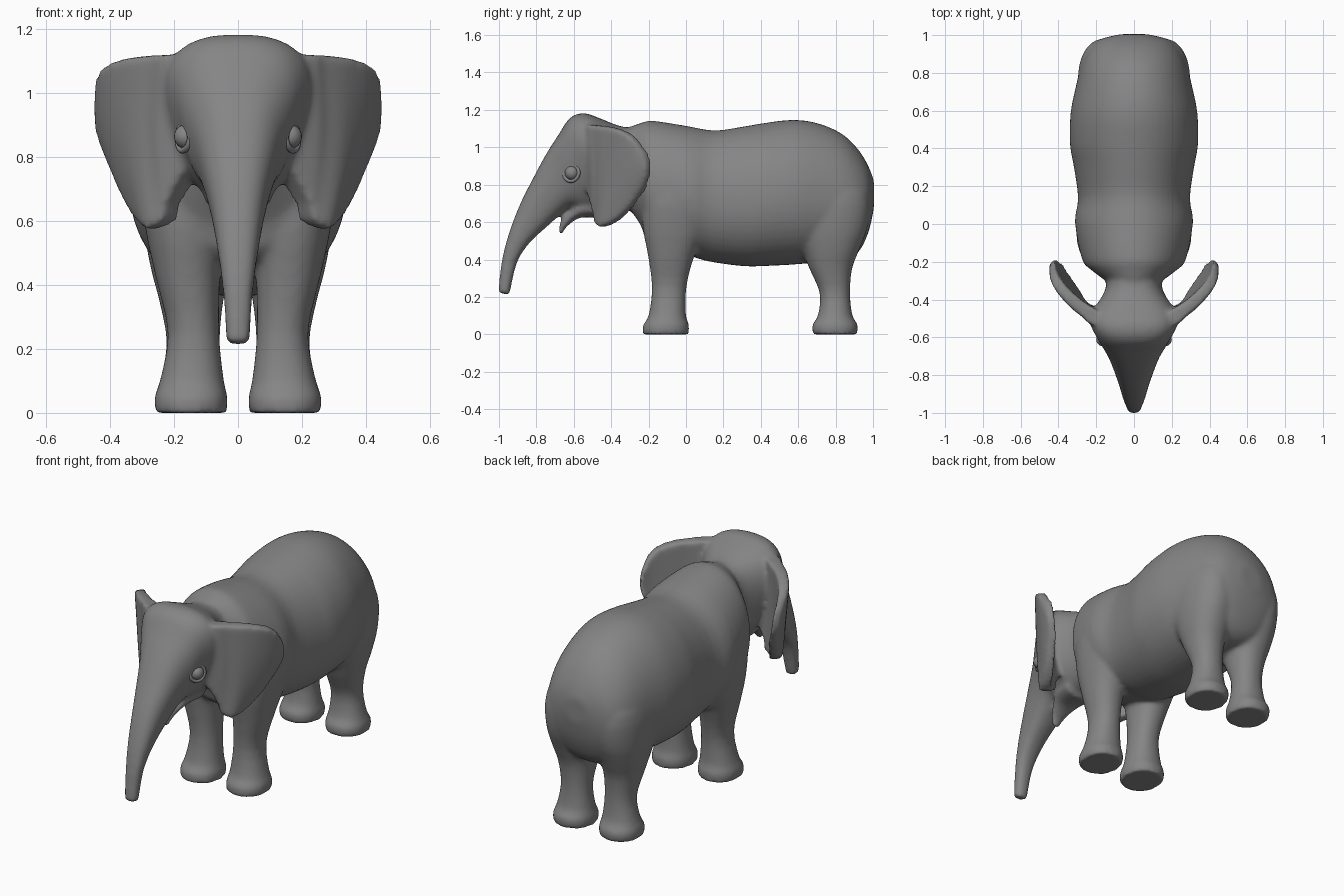
import bpy, bmesh, math
from mathutils import Vector

if "Cube" in bpy.data.objects:
    bpy.data.objects.remove(bpy.data.objects["Cube"])


def power(v, e):
    return math.copysign(abs(v) ** (2 / e), v)


def catmull(stations, steps=3):
    """Smoothly interpolate a list of equal-length number tuples."""
    out = []
    n = len(stations)
    for i in range(n - 1):
        p0, p1, p2, p3 = (stations[max(0, min(n - 1, i + k))] for k in (-1, 0, 1, 2))
        for s in range(steps):
            t = s / steps
            out.append([0.5 * (2 * b + (c - a) * t + (2 * a - 5 * b + 4 * c - d) * t * t
                               + (3 * b - a - 3 * c + d) * t ** 3)
                        for a, b, c, d in zip(p0, p1, p2, p3)])
    return out + [list(stations[-1])]


def loft(bm, stations, exponent=2.1, side=1, sides=48):
    """Station: (y, z) of one edge, (y, z) of the opposite edge, half width, x centre, top flare."""
    rings = []
    for ya, za, yb, zb, w, cx, flare in catmull(stations):
        ring = []
        for k in range(sides):
            t = 2 * math.pi * k / sides
            c, s = power(math.cos(t), exponent), power(math.sin(t), exponent)
            ring.append(bm.verts.new((side * cx + w * s * (1 + flare * c),
                                      (ya + yb) / 2 + (ya - yb) * c / 2,
                                      (za + zb) / 2 + (za - zb) * c / 2)))
        rings.append(ring)
    for a, b in zip(rings, rings[1:]):
        for k in range(sides):
            j = (k + 1) % sides
            bm.faces.new((a[k], a[j], b[j], b[k]))
    bm.faces.new(rings[0])
    bm.faces.new(rings[-1])


def ear(bm, columns, side, rows=14):
    """Curved flap with thickness; each column is its top point and bottom point."""
    fine = catmull(columns)
    rings = []
    for i, col in enumerate(fine):
        u = i / (len(fine) - 1)
        top, bottom = Vector(col[:3]), Vector(col[3:])
        half = Vector((.7, -.7, 0)) * (.046 - .023 * u)
        front, back = [], []
        for r in range(rows + 1):
            t = r / rows
            bulge = math.sin(math.pi * t)
            p = top.lerp(bottom, t) + Vector((.018, .012 + .02 * (u - .5), 0)) * bulge
            for line, q in ((front, p + half), (back, p - half)):
                line.append(bm.verts.new((q.x * side, q.y, q.z)))
        rings.append(front + back[::-1])
    n = len(rings[0])
    for a, b in zip(rings, rings[1:]):
        for k in range(n):
            j = (k + 1) % n
            bm.faces.new((a[k], a[j], b[j], b[k]))
    for ring in (rings[0], rings[-1]):
        for r in range(rows):
            bm.faces.new((ring[r], ring[r + 1], ring[n - 2 - r], ring[n - 1 - r]))


grey = bpy.data.materials.new("grey_skin")
grey.diffuse_color = (.235, .235, .235, 1)
grey.use_nodes = True
grey.node_tree.nodes["Principled BSDF"].inputs["Base Color"].default_value = grey.diffuse_color

# Skin: torso, head with trunk, lower lip, legs and ears, fused into one surface
bm = bmesh.new()
torso = [(-.30, 1.11, -.30, .67, .15), (-.24, 1.13, -.24, .58, .23), (-.18, 1.142, -.19, .48, .275),
         (0, 1.115, .02, .42, .312), (.15, 1.09, .12, .39, .295), (.30, 1.11, .30, .365, .317),
         (.42, 1.13, .42, .365, .338), (.57, 1.147, .60, .375, .335), (.70, 1.13, .75, .39, .307),
         (.83, 1.075, .86, .40, .278), (.92, .99, .93, .45, .24), (.975, .90, .98, .56, .18),
         (1.005, .82, 1.005, .68, .07)]
loft(bm, [s + (0, -.07) for s in torso])

head = [(-.22, 1.10, -.22, .66, .14, 0), (-.34, 1.11, -.35, .66, .15, .05),
        (-.46, 1.155, -.46, .64, .205, .28), (-.545, 1.183, -.52, .65, .212, .3),
        (-.62, 1.158, -.56, .66, .187, .24), (-.68, 1.07, -.59, .67, .166, .12),
        (-.75, .96, -.61, .68, .14, 0), (-.82, .83, -.66, .65, .113, 0), (-.89, .69, -.75, .57, .085, 0),
        (-.95, .53, -.84, .485, .064, 0), (-.987, .38, -.905, .38, .047, 0),
        (-1.004, .22, -.943, .213, .036, 0)]
loft(bm, [s[:5] + (0, s[5]) for s in head], 2.5)

lip = [(-.45, .74, -.45, .62, .11), (-.56, .72, -.56, .625, .095), (-.62, .67, -.615, .595, .065),
       (-.664, .62, -.65, .56, .042), (-.684, .548, -.664, .525, .022)]
loft(bm, [s + (0, 0) for s in lip])

front_leg = [(0, -.232, .014, .112, .147), (.05, -.23, .016, .114, .147), (.1, -.20, 0, .1, .144),
             (.25, -.182, .002, .08, .139), (.42, -.203, .045, .1, .156), (.58, -.232, .12, .127, .163),
             (.75, -.23, .15, .14, .163), (.95, -.18, .12, .1, .14)]
hind_leg = [(0, .678, .914, .112, .147), (.05, .675, .919, .114, .147), (.1, .705, .89, .1, .144),
            (.22, .715, .877, .083, .14), (.35, .66, .888, .1, .146), (.45, .62, .925, .122, .15),
            (.58, .56, .972, .143, .15), (.75, .53, .975, .14, .15), (.95, .55, .88, .1, .12)]
for leg in (front_leg, hind_leg):
    for side in (1, -1):
        loft(bm, [(ya, z, yb, z, w, cx, 0) for z, ya, yb, w, cx in leg], 2.2, side)

columns = [(.10, -.54, 1.12, .12, -.51, .79), (.21, -.495, 1.118, .195, -.478, .665),
           (.235, -.475, 1.117, .215, -.468, .60), (.31, -.42, 1.112, .265, -.445, .575),
           (.385, -.345, 1.093, .30, -.38, .60), (.427, -.275, 1.05, .345, -.30, .67),
           (.435, -.215, .97, .385, -.225, .77)]
for side in (1, -1):
    ear(bm, columns, side)

bmesh.ops.recalc_face_normals(bm, faces=bm.faces)
mesh = bpy.data.meshes.new("body")
bm.to_mesh(mesh)
bm.free()
mesh.materials.append(grey)
body = bpy.data.objects.new("body", mesh)
bpy.context.collection.objects.link(body)
remesh = body.modifiers.new("fuse", 'REMESH')
remesh.mode = 'VOXEL'
remesh.voxel_size = .012
remesh.use_smooth_shade = True
soften = body.modifiers.new("soften", 'SMOOTH')
soften.factor = .5
soften.iterations = 10

# Eyes: ball with a surrounding lid ring, facing sideways and slightly forward
for side, label in ((1, "left"), (-1, "right")):
    facing = Vector((side, -.5, .12)).to_track_quat('Z', 'Y').to_euler()
    spot = Vector((side * .162, -.61, .863))
    bpy.ops.mesh.primitive_uv_sphere_add(segments=20, ring_count=12, radius=.038, location=spot)
    bpy.context.object.name = label + "_eye"
    bpy.context.object.data.materials.append(grey)
    bpy.ops.object.shade_smooth()
    bpy.ops.mesh.primitive_torus_add(major_radius=.044, minor_radius=.01, major_segments=24,
                                     minor_segments=8, location=spot + Vector((side * .006, -.003, 0)),
                                     rotation=facing)
    bpy.context.object.name = label + "_eyelid"
    bpy.context.object.data.materials.append(grey)
    bpy.ops.object.shade_smooth()
